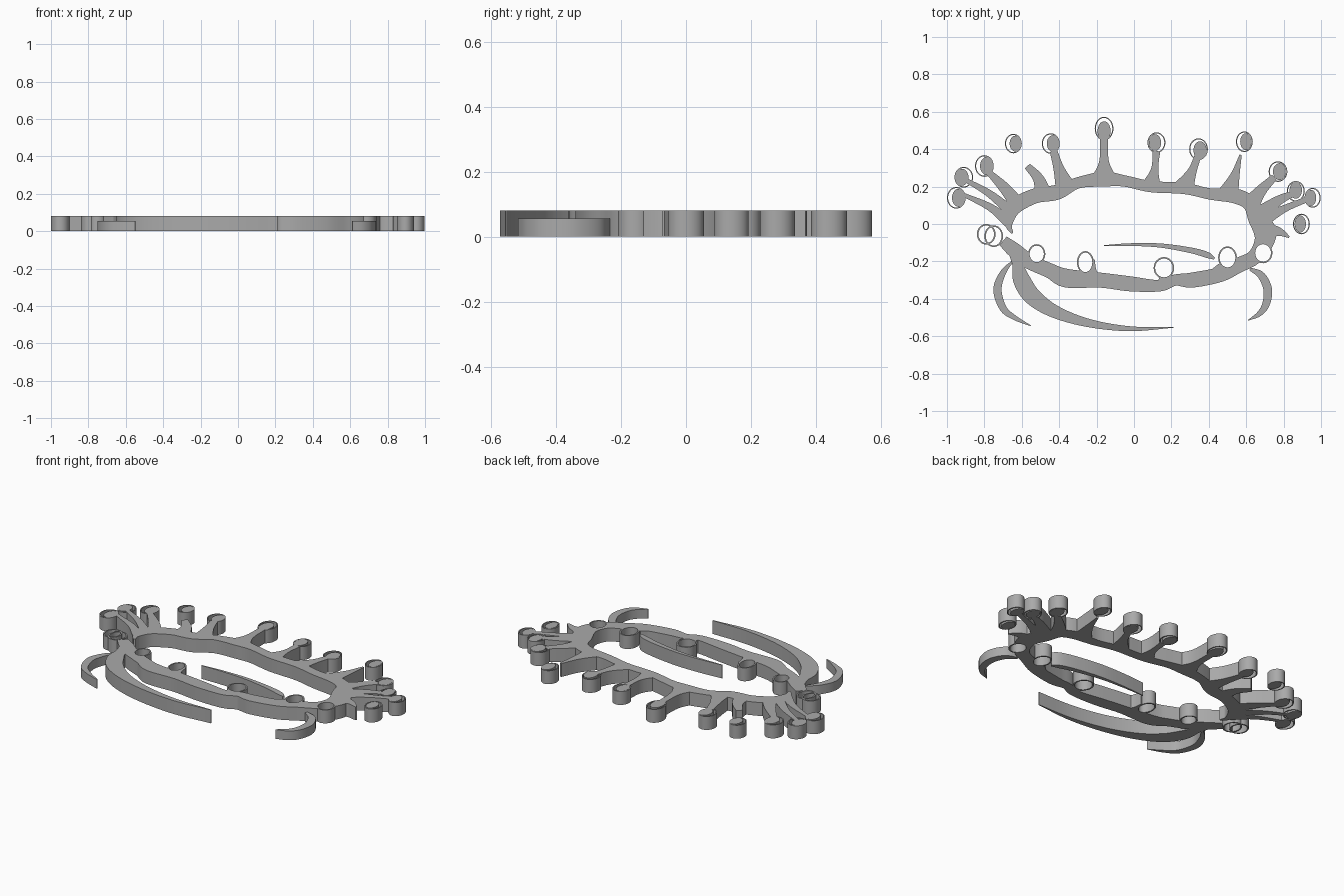
import bpy
import bmesh
import math
from mathutils import Vector

UNIT = 0.01      # plan coordinates below are in hundredths
FULL = 0.08      # height of the splash
LOW = 0.055      # height of the two side arcs

if "Cube" in bpy.data.objects:
    bpy.data.objects.remove(bpy.data.objects["Cube"], do_unlink=True)

grey = bpy.data.materials.new("plain grey")
grey.use_nodes = True
colour = (0.4, 0.4, 0.4, 1)
grey.diffuse_color = colour
grey.node_tree.nodes["Principled BSDF"].inputs["Base Color"].default_value = colour


def finish(bm, name):
    bmesh.ops.recalc_face_normals(bm, faces=bm.faces)
    mesh = bpy.data.meshes.new(name)
    bm.to_mesh(mesh)
    bm.free()
    mesh.materials.append(grey)
    obj = bpy.data.objects.new(name, mesh)
    bpy.context.collection.objects.link(obj)
    return obj


def smooth_path(points, steps):
    """Catmull-Rom through (x, y, half width) points."""
    pts = [Vector(p) * UNIT for p in points]
    pts = [2 * pts[0] - pts[1]] + pts + [2 * pts[-1] - pts[-2]]
    path = []
    for a, b, c, d in zip(pts, pts[1:], pts[2:], pts[3:]):
        for i in range(steps):
            t = i / steps
            path.append(b + (c - a) * t / 2
                        + (2 * a - 5 * b + 4 * c - d) * t * t / 2
                        + (3 * b - a - 3 * c + d) * t ** 3 / 2)
    return path + [pts[-2]]


def ribbon(name, points, height=FULL, steps=5):
    """Flat strip of varying width, extruded upward."""
    path = smooth_path(points, steps)
    bm = bmesh.new()
    rows = []
    for i, p in enumerate(path):
        along = path[min(i + 1, len(path) - 1)] - path[max(i - 1, 0)]
        side = Vector((-along.y, along.x, 0)).normalized() * max(p.z, 0.002)
        centre = Vector((p.x, p.y, 0))
        up = Vector((0, 0, height))
        rows.append([bm.verts.new(centre + v)
                     for v in (side, -side, up - side, up + side)])
    for r, s in zip(rows, rows[1:]):
        for k in range(4):
            bm.faces.new((r[k], r[k - 1], s[k - 1], s[k]))
    bm.faces.new(rows[0])
    bm.faces.new(rows[-1])
    return finish(bm, name)


def ellipse(bm, x, y, rx, ry, z, sides=32):
    return [bm.verts.new((x + rx * math.cos(a), y + ry * math.sin(a), z))
            for a in (math.tau * i / sides for i in range(sides))]


def tube(name, x, y, rx, ry, wall):
    """Upright open oval ring."""
    bm = bmesh.new()
    loops = [ellipse(bm, x, y, rx - w, ry - w, z)
             for w, z in ((0, 0), (0, FULL), (wall, FULL), (wall, 0))]
    for k, loop in enumerate(loops):
        prev = loops[k - 1]
        for i in range(len(loop)):
            bm.faces.new((prev[i - 1], prev[i], loop[i], loop[i - 1]))
    return finish(bm, name)


def disc(name, x, y, rx, ry, low=0.0, high=FULL):
    """Upright solid oval."""
    bm = bmesh.new()
    bottom, top = (ellipse(bm, x, y, rx, ry, z) for z in (low, high))
    bm.faces.new(bottom)
    bm.faces.new(top)
    for i in range(len(top)):
        bm.faces.new((bottom[i - 1], bottom[i], top[i], top[i - 1]))
    return finish(bm, name)


# Crown band: left tip, along the back, round the right, back along the front
band = ribbon("crown_band", [
    (-65, -5, .5), (-67, 0, 2), (-64, 9, 4), (-53, 15, 4), (-41, 17, 4),
    (-30, 22, 3), (-16, 24, 4), (-5, 23, 3), (9, 20, 3), (27, 19, 3),
    (41, 16, 3), (54, 15, 4), (62, 11, 4), (66, 3, 5), (70, -4, 6),
    (69, -11, 5), (64, -18, 4), (56, -22, 4), (46, -27, 4), (31, -30, 4),
    (22, -30, 3), (14, -33, 3), (-2, -32, 4), (-18, -30, 4), (-36, -29, 5),
    (-45, -25, 4), (-56, -20, 4), (-64, -14, 4), (-70, -9, 3)])

# Tapering stems that carry the drops
stems = [
    [(-16, 26, 6), (-16, 34, 2.5), (-16, 48, 2)],
    [(-36, 18, 6), (-40, 29, 3), (-43, 39, 2)],
    [(-48, 14, 5), (-51, 24, 3), (-57, 31, 1.8)],
    [(-62, 10, 4), (-69, 19, 3), (-78, 28, 1.5)],
    [(-65, 6, 3), (-77, 16, 2), (-89, 23, 1.2)],
    [(-67, 1, 3), (-77, 9, 2), (-92, 16, 1)],
    [(9, 19, 6), (11, 29, 2), (12, 39, 2)],
    [(26, 18, 6), (31, 28, 2.5), (34, 36, 1.8)],
    [(50, 15, 6), (54, 26, 2.5), (57, 37, .6)],
    [(62, 10, 5), (68, 18, 3), (75, 25, 1.8)],
    [(66, 5, 4), (78, 13, 2.5), (85, 16, 1.5)],
    [(67, 1, 4), (80, 8, 2), (92, 13, 1.5)],
    [(69, -4, 5), (77, -4, 2.5), (83, -7, .5)],
    [(-21, -30, 4), (-22, -25, 2), (-22, -19, 1)],
    [(-52, -22, 3), (-52, -20, 2)],
    [(16, -32, 4), (16, -28, 2)],
    [(46, -25, 4), (47, -22, 2)],
]
parts = [ribbon(f"stem_{i}", s) for i, s in enumerate(stems, 1)]

# Drops: centre, outer radii, then the shift of the core inside the ring
drops = [
    (-16, 51, 5, 6.3, 0, -1.4), (-44.5, 43, 4.8, 5.5, 1.2, 0),
    (-64.5, 43, 4.5, 5.2, 1, 0), (-80, 31, 5, 5.8, 1.2, 0),
    (-91, 25, 5, 5.5, -1, 0), (-95, 14, 5, 5.8, 1.2, 0),
    (12, 43.5, 4.8, 5.5, -.8, 0), (34.5, 40, 5, 5.8, .8, -.6),
    (59, 44, 4.5, 5.5, .8, 0), (77, 28, 5, 5.5, .8, 0),
    (86.5, 17.5, 4.8, 5.5, 0, .6), (95.5, 14, 4.3, 5.3, -.9, 0),
    (89.5, 0, 4.5, 5.5, -.6, 0),
]
shells = []
for i, drop in enumerate(drops, 1):
    x, y, rx, ry, dx, dy = (v * UNIT for v in drop)
    shells.append(tube(f"drop_ring_{i}", x, y, rx, ry, 0.006))
    shells.append(disc(f"drop_core_{i}", x + dx, y + dy, rx - 0.015, ry - 0.01))

# Open beads on the front band, each clearing a hole through it
beads = [(-79, -5.5, 5, 5.5), (-75, -6.5, 5, 5.8), (-52, -16, 4.6, 5.2),
         (-26, -20.5, 4.5, 6), (16, -23.5, 5.5, 5.8),
         (50, -18, 5, 6), (69, -15.5, 5, 5.5)]
cutters = bpy.data.collections.new("bead_cutters")
bpy.context.scene.collection.children.link(cutters)
for i, bead in enumerate(beads, 1):
    x, y, rx, ry = (v * UNIT for v in bead)
    shells.append(tube(f"bead_{i}", x, y, rx, ry, 0.008))
    hole = disc(f"bead_cutter_{i}", x, y, rx - 0.007, ry - 0.007, -FULL, 2 * FULL)
    bpy.context.collection.objects.unlink(hole)
    cutters.objects.link(hole)
    hole.hide_render = True
    hole.hide_set(True)
for obj in [band] + parts:
    cut = obj.modifiers.new("bead_holes", "BOOLEAN")
    cut.operation = "DIFFERENCE"
    cut.operand_type = "COLLECTION"
    cut.collection = cutters
    cut.solver = "EXACT"

# Sweeping arcs around the front
arcs = [
    ribbon("front_arc", [(-64, -15, 3), (-62, -22, 3), (-60, -30, 4.6),
                         (-54, -39, 4.6), (-42, -47, 3.4), (-24, -53, 2.2),
                         (-2, -56, 1.3), (21, -55.3, .2)], steps=8),
    ribbon("right_side_arc", [(-65, -20, .5), (-70, -26, 1.6), (-73, -35, 2.2),
                              (-70, -45, 1.9), (-64, -50, 1.3),
                              (-55, -54.5, .2)], LOW, 8),
    ribbon("left_side_arc", [(62, -24, .8), (68, -27.5, 2), (71.5, -35, 2.3),
                             (70.5, -43, 2), (67, -48, 1.4),
                             (61, -51.5, .2)], LOW, 8),
    ribbon("inner_arc", [(-16, -11.5, .2), (-2, -11, .7), (14, -11.5, 1.1),
                         (30, -14, 1.5), (39, -16.5, 1.6),
                         (43, -18.5, .6)], steps=8),
]

# Smooth walls with crisp rims
bpy.ops.object.select_all(action="DESELECT")
for obj in [band] + parts + shells + arcs:
    obj.select_set(True)
bpy.context.view_layer.objects.active = band
bpy.ops.object.shade_smooth_by_angle(angle=math.radians(35))
